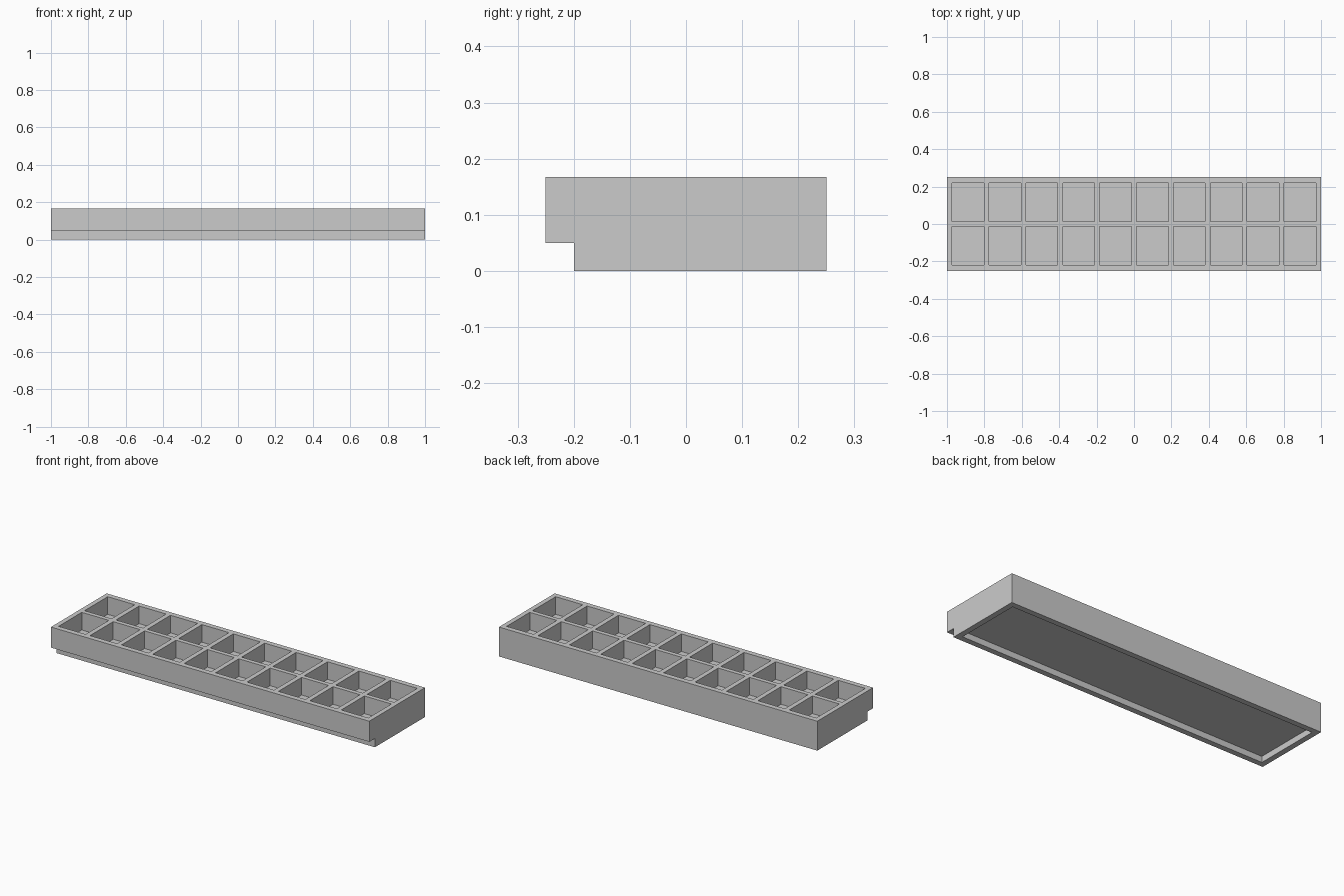
import bpy
import bmesh
from mathutils import Matrix, Vector

default = bpy.data.objects.get("Cube")
if default:
    bpy.data.objects.remove(default, do_unlink=True)

HEIGHT = 0.167
HALF_X, HALF_Y = 1.0, 0.25
COLUMNS = 10
POCKET_X = 0.17
WALL_X = (2 * HALF_X - COLUMNS * POCKET_X) / (COLUMNS + 1)
POCKET_Y = (0.0125, 0.22)
POCKET_DEPTH = 0.1
NOTCH_Y, NOTCH_Z = -0.2, 0.05
RIM, RECESS_DEPTH = 0.032, 0.034

grey = bpy.data.materials.new("light grey")
grey.use_nodes = True
colour = (0.6, 0.6, 0.6, 1)
grey.diffuse_color = colour
grey.node_tree.nodes["Principled BSDF"].inputs["Base Color"].default_value = colour


def add_object(name, bm):
    bmesh.ops.recalc_face_normals(bm, faces=bm.faces)
    mesh = bpy.data.meshes.new(name)
    bm.to_mesh(mesh)
    bm.free()
    mesh.materials.append(grey)
    obj = bpy.data.objects.new(name, mesh)
    bpy.context.collection.objects.link(obj)
    return obj


def add_box(bm, low, high):
    low, high = Vector(low), Vector(high)
    matrix = Matrix.Translation((low + high) / 2) @ Matrix.Diagonal((high - low).to_4d())
    matrix[3][3] = 1
    bmesh.ops.create_cube(bm, size=1, matrix=matrix)


# Tray body: side profile with the front lower notch, extruded lengthwise
profile = [(NOTCH_Y, 0), (HALF_Y, 0), (HALF_Y, HEIGHT), (-HALF_Y, HEIGHT),
           (-HALF_Y, NOTCH_Z), (NOTCH_Y, NOTCH_Z)]
bm = bmesh.new()
face = bm.faces.new([bm.verts.new((-HALF_X, y, z)) for y, z in profile])
extruded = bmesh.ops.extrude_face_region(bm, geom=[face], use_keep_orig=True)
moved = [v for v in extruded["geom"] if isinstance(v, bmesh.types.BMVert)]
bmesh.ops.translate(bm, verts=moved, vec=(2 * HALF_X, 0, 0))
tray = add_object("compartment_tray", bm)

# Two rows of square pockets in the top
bm = bmesh.new()
near, far = POCKET_Y
for column in range(COLUMNS):
    x = -HALF_X + WALL_X + column * (POCKET_X + WALL_X)
    for y0, y1 in ((near, far), (-far, -near)):
        add_box(bm, (x, y0, HEIGHT - POCKET_DEPTH), (x + POCKET_X, y1, HEIGHT + 0.1))

# Shallow recess in the underside, leaving a rim
add_box(bm, (-HALF_X + RIM, NOTCH_Y + RIM, -0.1),
        (HALF_X - RIM, HALF_Y - RIM, RECESS_DEPTH))
cutter = add_object("pocket_cutter", bm)
cutter.hide_render = True

# Cut the hollows and discard the cutter
cut = tray.modifiers.new("hollows", "BOOLEAN")
cut.operation = "DIFFERENCE"
cut.solver = "EXACT"
cut.object = cutter
bpy.context.view_layer.objects.active = tray
bpy.ops.object.modifier_apply(modifier=cut.name)
bpy.data.objects.remove(cutter, do_unlink=True)
